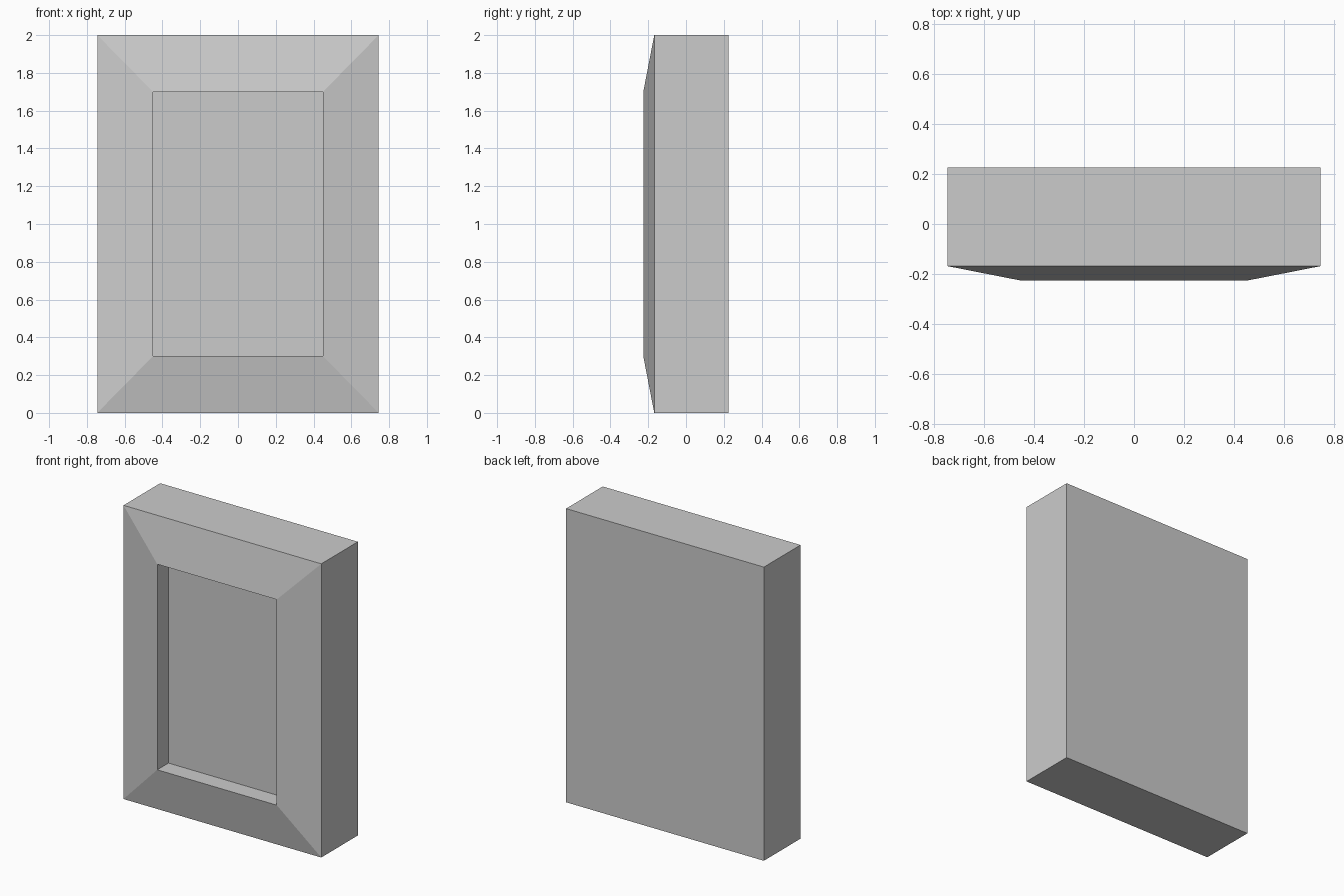
import bpy
import bmesh

if "Cube" in bpy.data.objects:
    bpy.data.objects.remove(bpy.data.objects["Cube"])

HEIGHT = 2.0
OUTER = (0.745, 1.0)   # half width, half height of the frame
INNER = (0.45, 0.7)    # half width, half height of the opening
BACK_Y, EDGE_Y, RIM_Y, FLOOR_Y = 0.226, -0.168, -0.226, -0.106


def ring(bm, half, y):
    """Rectangular loop of four corners at depth y."""
    w, h = half
    return [bm.verts.new((sx * w, y, HEIGHT / 2 + sz * h))
            for sx, sz in ((-1, -1), (1, -1), (1, 1), (-1, 1))]


# Picture frame: loft from the back, around the sloped front, into the recess
bm = bmesh.new()
loops = [ring(bm, half, y) for half, y in (
    (OUTER, BACK_Y), (OUTER, EDGE_Y), (INNER, RIM_Y), (INNER, FLOOR_Y))]
for a, b in zip(loops, loops[1:]):
    for i in range(4):
        j = (i + 1) % 4
        bm.faces.new((a[i], a[j], b[j], b[i]))

# Flat back and recessed panel
bm.faces.new(loops[0])
bm.faces.new(loops[-1])
bmesh.ops.recalc_face_normals(bm, faces=bm.faces)

mesh = bpy.data.meshes.new("picture_frame")
bm.to_mesh(mesh)
bm.free()
bpy.context.collection.objects.link(bpy.data.objects.new("picture_frame", mesh))
